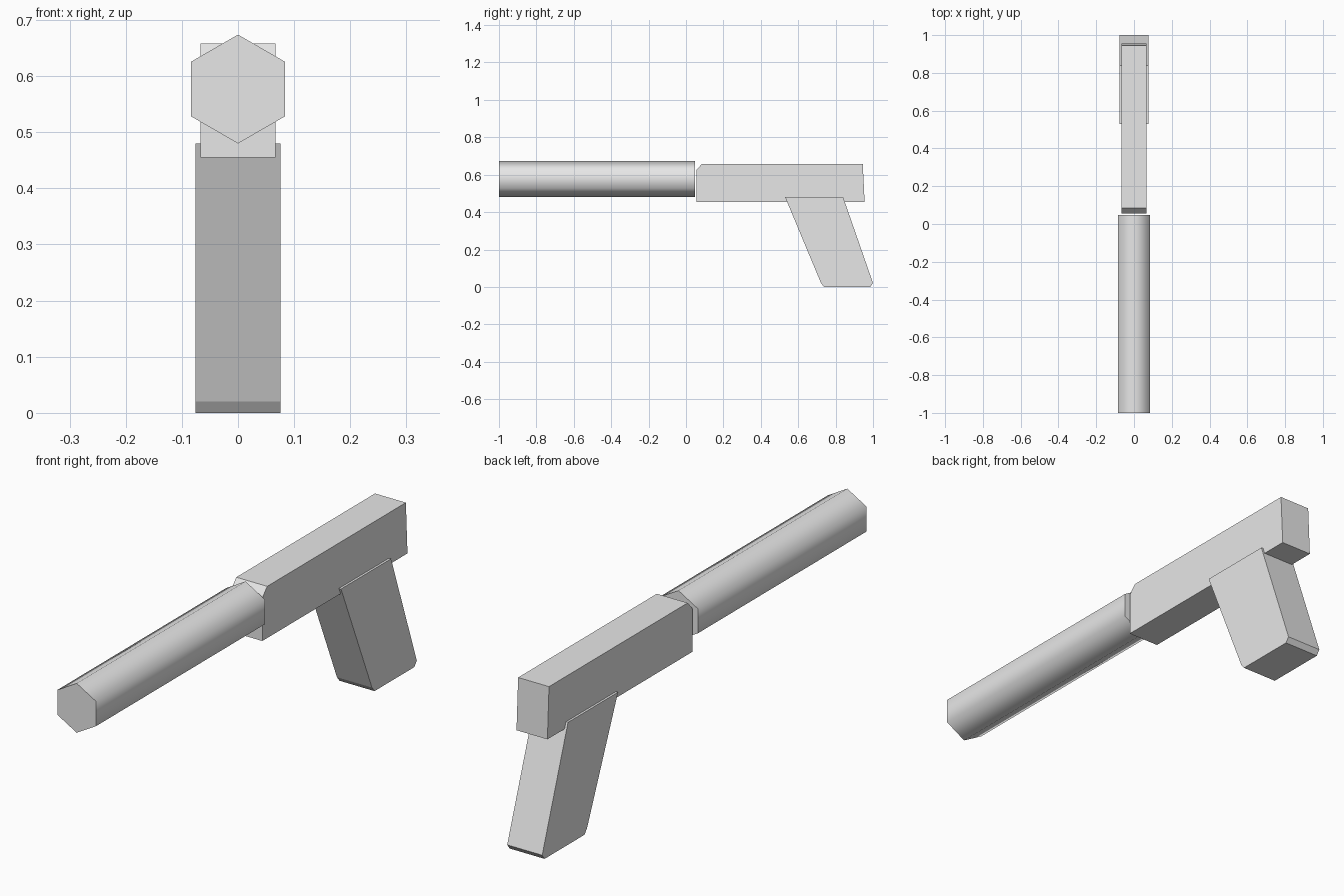
import bpy
import bmesh
import math

cube = bpy.data.objects.get("Cube")
if cube:
    bpy.data.objects.remove(cube, do_unlink=True)

GREY = (0.8, 0.8, 0.8, 1)
grey = bpy.data.materials.new("light grey")
grey.use_nodes = True
grey.diffuse_color = GREY
grey.node_tree.nodes["Principled BSDF"].inputs["Base Color"].default_value = GREY


def prism(name, points, axis, start, end, smooth=False):
    """Extrude a closed profile: (y, z) along x, or (x, z) along y."""
    bm = bmesh.new()
    if axis == "x":
        verts = [bm.verts.new((start, a, b)) for a, b in points]
        offset = (end - start, 0, 0)
    else:
        verts = [bm.verts.new((a, start, b)) for a, b in points]
        offset = (0, end - start, 0)
    base = bm.faces.new(verts)
    result = bmesh.ops.extrude_face_region(bm, geom=[base], use_keep_orig=True)
    moved = [v for v in result["geom"] if isinstance(v, bmesh.types.BMVert)]
    bmesh.ops.translate(bm, verts=moved, vec=offset)
    bmesh.ops.recalc_face_normals(bm, faces=bm.faces)
    # Walls may be smooth while the end caps stay flat
    for face in bm.faces:
        face.smooth = smooth and abs(face.normal.y) < 0.5
    mesh = bpy.data.meshes.new(name)
    bm.to_mesh(mesh)
    bm.free()
    mesh.materials.append(grey)
    obj = bpy.data.objects.new(name, mesh)
    bpy.context.collection.objects.link(obj)
    return obj


# Long six-sided barrel tube with soft walls
RADIUS, CENTRE_Z = 0.097, 0.577
hexagon = [(RADIUS * math.sin(math.radians(60 * i)),
            CENTRE_Z + RADIUS * math.cos(math.radians(60 * i))) for i in range(6)]
prism("barrel_tube", hexagon, "y", -1.0, 0.047, smooth=True)

# Upper body with a chamfered front top edge and a slightly sloped back
body = [(0.055, 0.455), (0.955, 0.455), (0.945, 0.658), (0.085, 0.658), (0.055, 0.624)]
prism("upper_body", body, "x", -0.067, 0.067)

# Raked grip with small chamfers at its foot
grip = [(0.53, 0.48), (0.84, 0.48), (1.0, 0.02), (0.985, 0.0), (0.738, 0.0), (0.722, 0.02)]
prism("grip", grip, "x", -0.076, 0.076)
